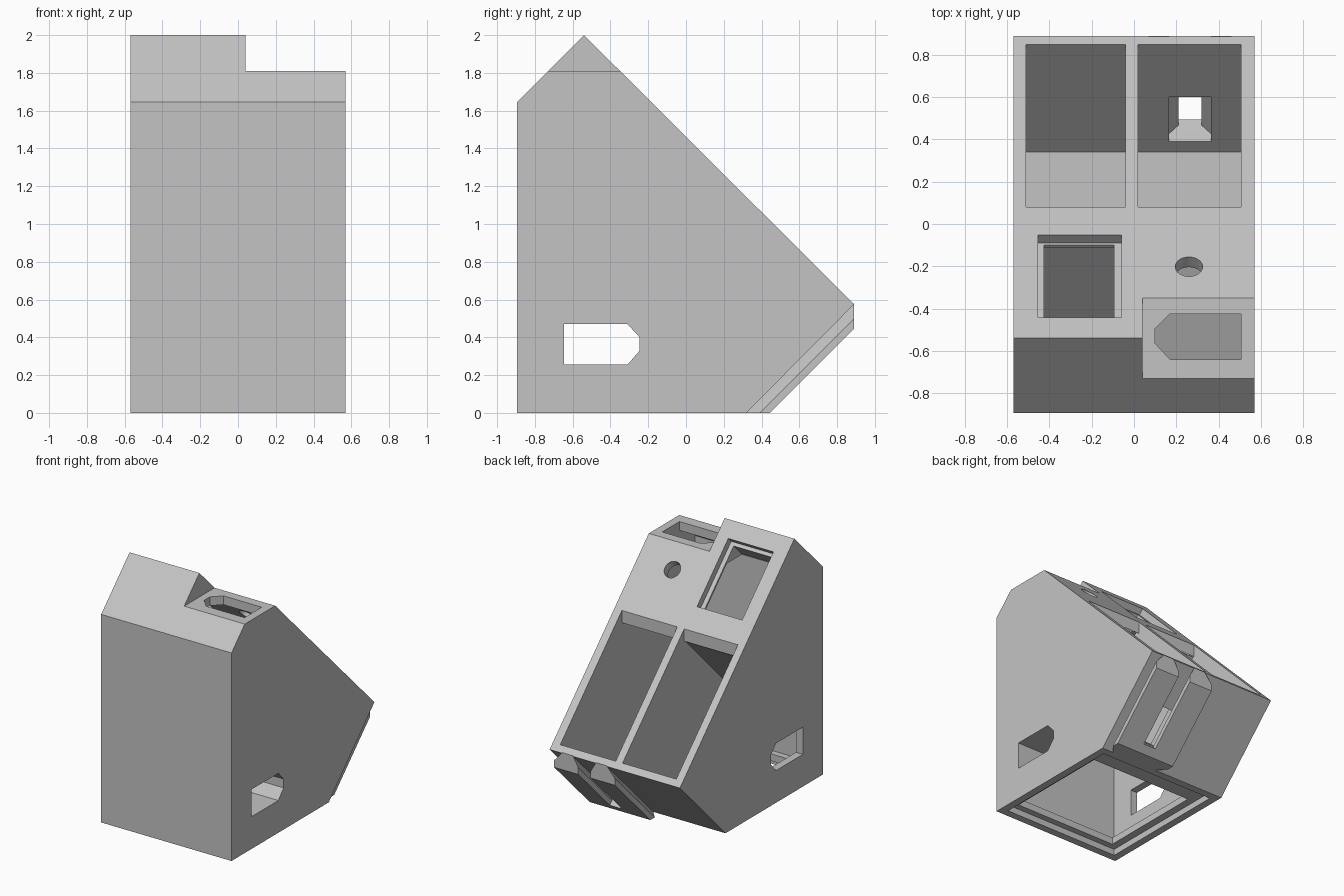
import bpy, bmesh, math
from mathutils import Vector, Matrix

old = bpy.data.objects.get("Cube")
if old:
    bpy.data.objects.remove(old, do_unlink=True)

gray = bpy.data.materials.new("light gray plastic")
gray.use_nodes = True
color = (0.55, 0.55, 0.55, 1)
gray.diffuse_color = color
gray.node_tree.nodes["Principled BSDF"].inputs["Base Color"].default_value = color


def loft(name, ring_a, ring_b):
    """Solid between two matching rings of points."""
    bm = bmesh.new()
    a = [bm.verts.new(p) for p in ring_a]
    b = [bm.verts.new(p) for p in ring_b]
    bm.faces.new(a)
    bm.faces.new(b[::-1])
    for i in range(len(a)):
        j = (i + 1) % len(a)
        bm.faces.new((a[j], a[i], b[i], b[j]))
    bmesh.ops.recalc_face_normals(bm, faces=bm.faces)
    mesh = bpy.data.meshes.new(name)
    bm.to_mesh(mesh)
    bm.free()
    mesh.materials.append(gray)
    obj = bpy.data.objects.new(name, mesh)
    bpy.context.collection.objects.link(obj)
    return obj


def prism_x(name, profile, x0, x1):
    """Extrude a (y, z) profile across x."""
    return loft(name, [(x0, y, z) for y, z in profile], [(x1, y, z) for y, z in profile])


def prism_z(name, profile, z0, z1):
    """Extrude an (x, y) profile upward."""
    return loft(name, [(x, y, z0) for x, y in profile], [(x, y, z1) for x, y in profile])


def box(name, x0, x1, y0, y1, z0, z1):
    return prism_z(name, [(x0, y0), (x1, y0), (x1, y1), (x0, y1)], z0, z1)


def cut(target, cutter):
    """Subtract a cutter, then throw it away."""
    cutter.hide_render = True
    mod = target.modifiers.new("cut", "BOOLEAN")
    mod.operation = "DIFFERENCE"
    mod.solver = "EXACT"
    mod.object = cutter
    bpy.context.view_layer.objects.active = target
    bpy.ops.object.modifier_apply(modifier=mod.name)
    bpy.data.objects.remove(cutter, do_unlink=True)


def slope_profile(y0, y1, depth):
    """Slot square to the sloping panel, from y0 to y1 on its surface."""
    top = 1.465
    d, up = depth / math.sqrt(2), 0.05
    return [(y0 + up, top - y0 + up), (y1 + up, top - y1 + up),
            (y1 - d, top - y1 - d), (y0 - d, top - y0 - d)]


# Outer casing
casing = prism_x("casing", [(-0.895, 0), (0.32, 0), (0.89, 0.575), (-0.54, 2.0),
                            (-0.895, 1.645)], -0.57, 0.57)

# Hollow inside
cut(casing, prism_x("hollow", [(-0.835, 0.105), (0.34, 0.105), (0.8, 0.565),
                               (-0.375, 1.74), (-0.72, 1.74), (-0.835, 1.625)], -0.51, 0.505))

# Flat notch in the top corner, with a socket opening
cut(casing, box("notch", 0.04, 0.7, -0.9, -0.2, 1.81, 2.2))
cut(casing, prism_z("socket", [(0.505, -0.64), (0.17, -0.64), (0.1, -0.565), (0.1, -0.495),
                               (0.17, -0.425), (0.505, -0.425)], 1.6, 1.9))

# Two bin openings in the sloping panel
for x0, x1 in ((-0.51, -0.04), (0.02, 0.505)):
    cut(casing, prism_x("bin", [(0.08, 1.0), (0.6, 0.365), (1.0, 0.765), (0.08, 1.7)], x0, x1))

# Stepped display window
cut(casing, prism_x("display_recess", slope_profile(-0.44, -0.05, 0.055), -0.455, -0.06))
cut(casing, prism_x("display_hole", slope_profile(-0.42, -0.06, 0.2), -0.425, -0.095))

# Round button hole
axis = Vector((0, 1, 1)).normalized()
side, across = Vector((1, 0, 0)), Vector((0, 1, -1)).normalized()
center = Vector((0.26, -0.2, 1.665))
rings = [[center + axis * n + 0.065 * (side * math.cos(t) + across * math.sin(t))
          for t in (math.tau * i / 32 for i in range(32))] for n in (-0.15, 0.1)]
cut(casing, loft("button_hole", *rings))

# Open base with a ledge for the lid
cut(casing, box("lid_recess", -0.51, 0.51, -0.835, 0.26, -0.1, 0.05))
cut(casing, box("base_opening", -0.45, 0.45, -0.785, 0.08, -0.1, 0.2))

# Slot through the lower rear wall
cut(casing, prism_x("rear_slot", [(0.36, 0.185), (0.57, 0.395), (0.8, 0.165), (0.59, -0.045)],
                    0.165, 0.365))

# Side socket passing through both walls, with a sleeve inside one wall
sleeve = box("socket_sleeve", 0.32, 0.54, -0.7, -0.19, 0.2, 0.53)
for part in (casing, sleeve):
    cut(part, prism_x("side_socket", [(-0.645, 0.255), (-0.31, 0.255), (-0.245, 0.33),
                                      (-0.245, 0.4), (-0.31, 0.47), (-0.645, 0.47)], -1, 1))

# Inner partitions
prism_x("display_partition", [(0.07, 1.285), (0.02, 1.325), (-0.66, 0.645), (-0.62, 0.585)],
        -0.53, -0.02)
prism_x("button_shelf", [(-0.13, 1.35), (-0.86, 1.04), (-0.86, 0.99), (-0.11, 1.31)], 0.0, 0.53)
prism_x("bin_divider", [(0.08, 0.09), (0.35, 0.09), (0.82, 0.56), (0.06, 1.32),
                        (-0.6, 0.66), (-0.2, 0.5)], -0.04, 0.02)

# Dovetail rails along the lower rear wall, mirrored about the slot
middle = 0.265
for name, s in (("left_rail", 1), ("right_rail", -1)):
    section = [(0.1, -0.01), (0.195, -0.01), (0.265, 0.07), (0.265, 0.125),
               (0.055, 0.125), (0.055, 0.07)]
    loft(name, [(middle + s * x, 0.32 + h, 0) for x, h in section],
         [(middle + s * x, 0.89, 0.57 - h) for x, h in section])
prism_x("rail_stop", [(0.32, 0), (0.43, 0.113), (0.495, 0.05), (0.445, 0)], 0.165, 0.365)
